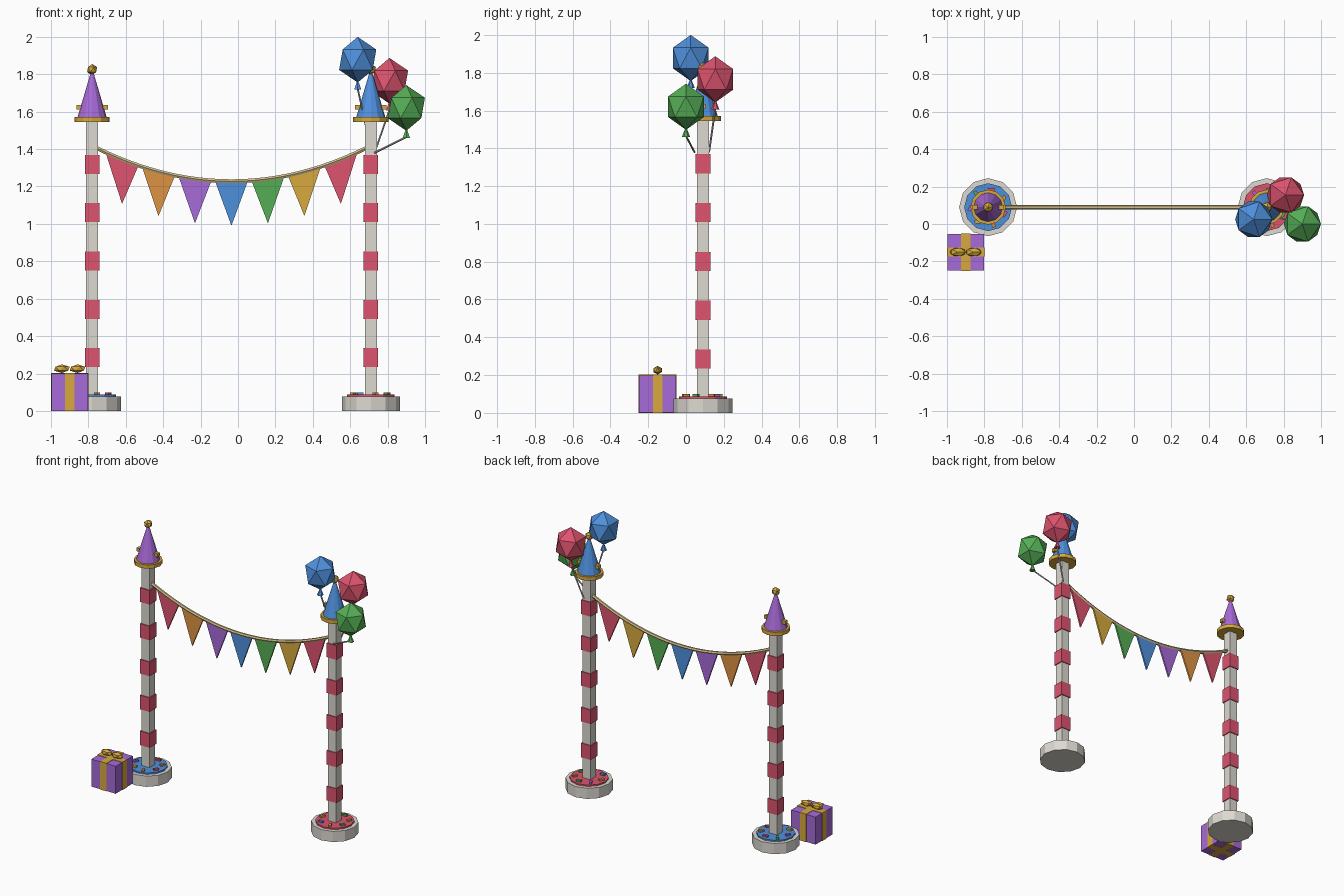
import bpy, bmesh, math
from mathutils import Vector, Matrix

if "Cube" in bpy.data.objects:
    bpy.data.objects.remove(bpy.data.objects["Cube"])


def material(name, r, g, b):
    m = bpy.data.materials.new(name)
    m.diffuse_color = [(c / 255) ** 2.2 for c in (r, g, b)] + [1]
    m.use_nodes = True
    m.node_tree.nodes["Principled BSDF"].inputs["Base Color"].default_value = m.diffuse_color
    return m


WHITE = material("warm white", 220, 216, 208)
RED = material("raspberry red", 220, 84, 110)
PURPLE = material("purple", 166, 106, 214)
BLUE = material("blue", 80, 143, 220)
GREEN = material("green", 86, 172, 86)
GOLD = material("gold", 214, 168, 64)
ORANGE = material("orange", 221, 146, 68)
ROPE = material("rope tan", 212, 190, 140)
STRING = material("string grey", 190, 190, 190)


def finish(name, bm, mat):
    bmesh.ops.recalc_face_normals(bm, faces=bm.faces)
    me = bpy.data.meshes.new(name)
    bm.to_mesh(me)
    bm.free()
    me.materials.append(mat)
    ob = bpy.data.objects.new(name, me)
    bpy.context.collection.objects.link(ob)
    return ob


def box(name, mat, centre, size, turn=0):
    bm = bmesh.new()
    m = Matrix.Translation(centre) @ Matrix.Rotation(turn, 4, 'Z') @ Matrix.Diagonal((*size, 1))
    bmesh.ops.create_cube(bm, size=1, matrix=m)
    return finish(name, bm, mat)


def cone(name, mat, x, y, z0, z1, r0, r1, sides=12):
    bm = bmesh.new()
    bmesh.ops.create_cone(bm, cap_ends=True, segments=sides, radius1=r0, radius2=r1,
                          depth=z1 - z0, matrix=Matrix.Translation((x, y, (z0 + z1) / 2)))
    return finish(name, bm, mat)


def ico(name, mat, centre, radii):
    bm = bmesh.new()
    m = Matrix.Translation(centre) @ Matrix.Diagonal((*radii, 1))
    bmesh.ops.create_icosphere(bm, subdivisions=1, radius=1, matrix=m)
    return finish(name, bm, mat)


def rod(name, mat, a, b, r):
    a, b = Vector(a), Vector(b)
    d = b - a
    bm = bmesh.new()
    m = Matrix.Translation((a + b) / 2) @ d.to_track_quat('Z', 'Y').to_matrix().to_4x4()
    bmesh.ops.create_cone(bm, cap_ends=True, segments=6, radius1=r, radius2=r,
                          depth=d.length, matrix=m)
    return finish(name, bm, mat)


Y = 0.09          # depth of the posts and garland
MID = -0.035      # middle of the garland

# Two posts, each with base, stripes, party hat and confetti
for side, x, disc, hat in (("left", -0.78, BLUE, PURPLE), ("right", 0.71, RED, BLUE)):
    cone(side + "_base", WHITE, x, Y, 0, 0.077, 0.155, 0.155)
    cone(side + "_base_top", disc, x, Y, 0.07, 0.087, 0.128, 0.128)
    box(side + "_post", WHITE, (x, Y, 0.81), (0.064, 0.064, 1.48))
    for i in range(5):
        box(f"{side}_stripe_{i}", RED, (x, Y, 0.285 + 0.2583 * i), (0.077, 0.077, 0.102))
    cone(side + "_hat_brim", GOLD, x, Y, 1.545, 1.572, 0.094, 0.094)
    cone(side + "_hat", hat, x, Y, 1.57, 1.82, 0.078, 0.004)
    ico(side + "_pompom", GOLD, (x, Y, 1.825), (0.03, 0.03, 0.03))
    for s in (-1, 1):
        box(f"{side}_hat_stud_{s}", GOLD, (x + s * 0.068, Y, 1.623), (0.032, 0.025, 0.025))
    bits = [c for c in (ORANGE, RED, GREEN, PURPLE, GOLD, BLUE) if c != disc]
    for i in range(7):
        a = 2 * math.pi * i / 7 + 0.5
        box(f"{side}_confetti_{i}", bits[i % 5],
            (x + 0.095 * math.cos(a), Y + 0.095 * math.sin(a), 0.092),
            (0.034, 0.018, 0.014), a * 2.3)


# Sagging garland rope, swept as a square tube along a parabola
def rope_z(x):
    return 1.228 + 0.342 * (x - MID) ** 2


bm = bmesh.new()
rings = []
for i in range(25):
    x = MID - 0.72 + 1.44 * i / 24
    t = math.atan(0.684 * (x - MID))
    ring = []
    for k in range(6):
        a = math.pi * k / 3
        u, v = 0.012 * math.cos(a), 0.012 * math.sin(a)
        ring.append(bm.verts.new((x - v * math.sin(t), Y + u, rope_z(x) + v * math.cos(t))))
    if rings:
        for k in range(6):
            bm.faces.new((rings[-1][k], rings[-1][k - 1], ring[k - 1], ring[k]))
    rings.append(ring)
bm.faces.new(rings[0])
bm.faces.new(rings[-1])
finish("garland_rope", bm, ROPE)

# Seven triangular pennants
for i, mat in enumerate((RED, ORANGE, PURPLE, BLUE, GREEN, GOLD, RED)):
    x = MID + 0.195 * (i - 3)
    bm = bmesh.new()
    pts = [(x - 0.085, rope_z(x - 0.085) - 0.009), (x + 0.085, rope_z(x + 0.085) - 0.009),
           (x, rope_z(x) - 0.238)]
    f = bm.faces.new([bm.verts.new((px, Y - 0.006, pz)) for px, pz in pts])
    ext = bmesh.ops.extrude_face_region(bm, geom=[f], use_keep_orig=True)
    bmesh.ops.translate(bm, vec=(0, 0.012, 0),
                        verts=[v for v in ext["geom"] if isinstance(v, bmesh.types.BMVert)])
    finish(f"pennant_{i}", bm, mat)

# Balloons with knots and strings tied to the right post
for name, mat, c, tie in (("blue", BLUE, (0.64, 0.025, 1.878), (0.715, 0.10, 1.38)),
                          ("red", RED, (0.81, 0.155, 1.765), (0.73, 0.122, 1.38)),
                          ("green", GREEN, (0.90, 0.0, 1.62), (0.73, 0.045, 1.38))):
    x, y, z = c
    ico(name + "_balloon", mat, c, (0.111, 0.111, 0.122))
    cone(name + "_balloon_knot", mat, x, y, z - 0.16, z - 0.117, 0.022, 0.005, 6)
    rod(name + "_balloon_string", STRING, tie, (x, y, z - 0.155), 0.005)

# Gift box with crossed ribbons and bow
gx, gy = -0.9, -0.15
box("gift_box", PURPLE, (gx, gy, 0.1), (0.195, 0.195, 0.198))
box("gift_ribbon_front", GOLD, (gx, gy, 0.101), (0.05, 0.201, 0.202))
box("gift_ribbon_side", GOLD, (gx, gy, 0.101), (0.201, 0.05, 0.202))
for s in (-1, 1):
    ico(f"gift_bow_{s}", GOLD, (gx + s * 0.042, gy, 0.226), (0.047, 0.026, 0.023))
